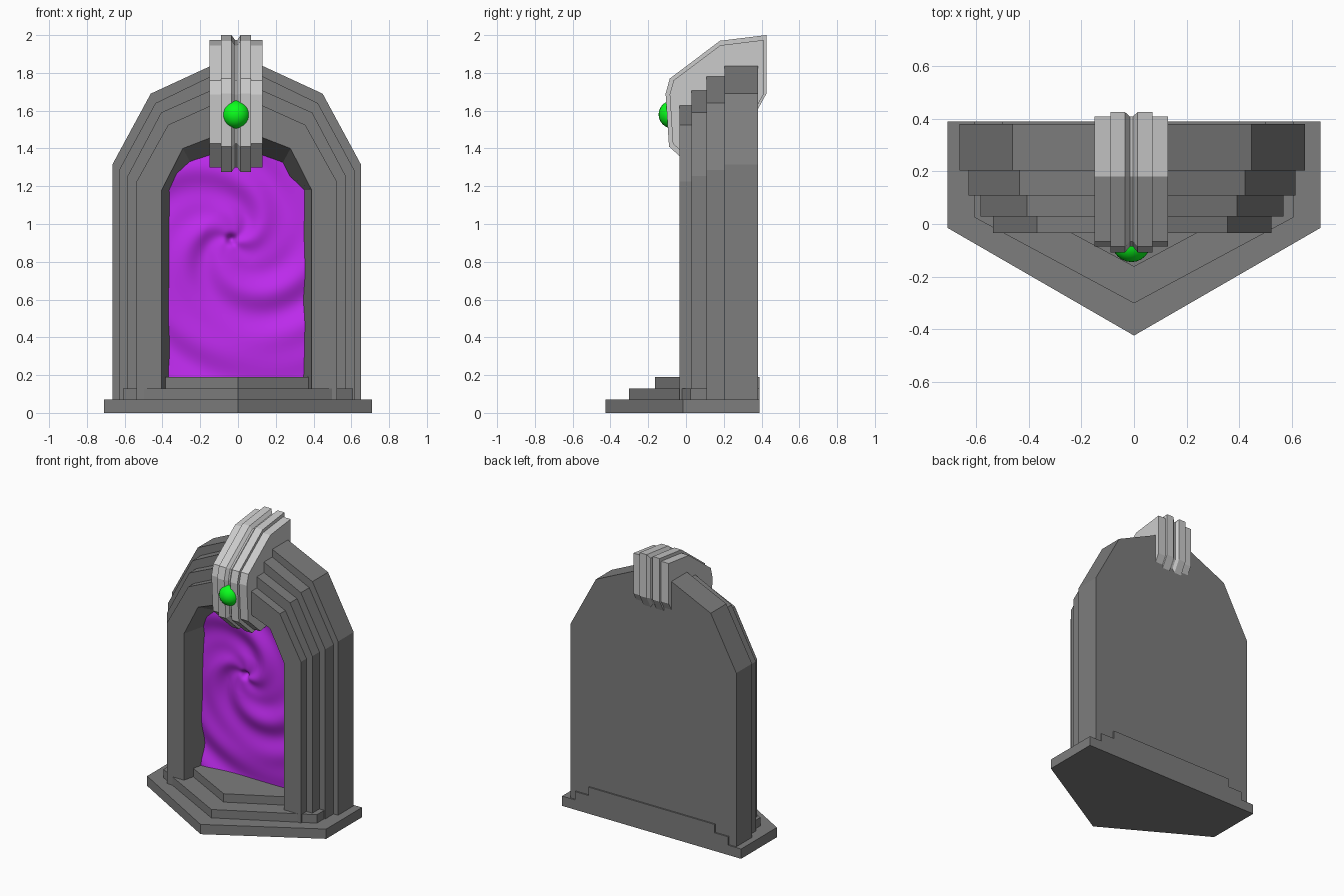
import bpy, bmesh, math

if "Cube" in bpy.data.objects:
    bpy.data.objects.remove(bpy.data.objects["Cube"])

CX = -0.007  # centre line of the arch
STONE = (0.205, 0.205, 0.205, 1)
materials = {}


def make_object(name, bm, color=None, smooth=False):
    bmesh.ops.recalc_face_normals(bm, faces=bm.faces)
    mesh = bpy.data.meshes.new(name)
    bm.to_mesh(mesh)
    bm.free()
    obj = bpy.data.objects.new(name, mesh)
    bpy.context.collection.objects.link(obj)
    if color:
        if color not in materials:
            materials[color] = bpy.data.materials.new(name + "_color")
            materials[color].diffuse_color = color
        mesh.materials.append(materials[color])
    for p in mesh.polygons:
        p.use_smooth = smooth
    return obj


def loft(name, loops, color=None):
    """Bridge equal-length closed loops and cap both ends."""
    bm = bmesh.new()
    rings = [[bm.verts.new(co) for co in loop] for loop in loops]
    for a, b in zip(rings, rings[1:]):
        for i in range(len(a)):
            j = (i + 1) % len(a)
            bm.faces.new((a[i], a[j], b[j], b[i]))
    bm.faces.new(rings[0])
    bm.faces.new(rings[-1])
    return make_object(name, bm, color)


def arch_loop(half, y, bottom=0.03):
    """Mirror a half outline of (x, z) points into a closed loop at depth y."""
    pts = [(half[0][0], bottom)] + half
    return ([(CX + x, y, z) for x, z in pts]
            + [(CX - x, y, z) for x, z in reversed(pts)])


# Stepped base: three pointed slabs
for i, (w, side_y, tip_y, z0, z1) in enumerate((
        (0.71, -0.015, -0.425, 0.0, 0.07),
        (0.608, 0.025, -0.302, 0.07, 0.13),
        (0.50, 0.105, -0.163, 0.13, 0.19))):
    plan = [(-w, 0.39), (-w, side_y), (0, tip_y), (w, side_y), (w, 0.39)]
    loft(f"base_step_{i + 1}",
         [[(x, y, z) for x, y in plan] for z in (z0, z1)], STONE)

# Stepped arch with a tapered recess
outer = [(0.658, 1.315), (0.455, 1.69), (0.13, 1.84)]
second = [(0.623, 1.285), (0.43, 1.64), (0.13, 1.785)]
third = [(0.577, 1.255), (0.40, 1.59), (0.13, 1.71)]
front = [(0.53, 1.225), (0.363, 1.525), (0.13, 1.63)]
opening = [(0.397, 1.18), (0.285, 1.40), (0.13, 1.46)]
recess = [(0.34, 1.18), (0.225, 1.29), (0.10, 1.34)]
loft("stone_arch", [arch_loop(h, y) for h, y in (
    (outer, 0.38), (outer, 0.203), (second, 0.203), (second, 0.108),
    (third, 0.108), (third, 0.028), (front, 0.028), (front, -0.035),
    (opening, -0.035), (recess, 0.20))], STONE)

# Ribbed keystone: side profile lofted across x with inset side ribs and a groove
profile = [(-0.09, 1.41), (-0.108, 1.69), (-0.086, 1.77), (0.18, 1.97),
           (0.426, 2.0), (0.426, 1.69), (0.37, 1.59), (0.17, 1.30), (0.06, 1.275)]
half = [(0.14, 0.93), (0.08, 0.93), (0.08, 1.0), (0.024, 1.0), (0.006, 0.93)]
stations = [(-x, s) for x, s in half] + [(x, s) for x, s in reversed(half)]
loft("keystone", [[(-0.01 + x, 0.2 + (y - 0.2) * s, 1.63 + (z - 1.63) * s)
                   for y, z in profile] for x, s in stations])

# Green gem on the keystone
bm = bmesh.new()
bmesh.ops.create_uvsphere(bm, u_segments=24, v_segments=16, radius=0.074)
bmesh.ops.translate(bm, verts=bm.verts, vec=(-0.01, -0.071, 1.58))
make_object("gem", bm, (0.003, 1.0, 0.012, 1), smooth=True)

# Swirling portal surface with a small pit at its centre
bm = bmesh.new()
NX, NZ = 90, 144
grid = []
for k in range(NZ + 1):
    row = []
    for i in range(NX + 1):
        x = CX - 0.385 + 0.77 * i / NX
        z = 0.14 + 1.26 * k / NZ
        dx, dz = x + 0.035, z - 0.92
        r = math.hypot(dx, dz)
        a = math.atan2(dz, dx)
        wave = math.sin(3 * a - 17 * r + 0.8 * math.sin(a + 8 * r))
        wave += 0.5 * math.sin(5 * a - 30 * r + 1.0)
        y = 0.125 + 0.011 * wave * min(1, r / 0.15) + 0.04 * math.exp(-(r / 0.025) ** 2)
        row.append(bm.verts.new((x, y, z)))
    grid.append(row)
for k in range(NZ):
    for i in range(NX):
        bm.faces.new((grid[k][i], grid[k][i + 1], grid[k + 1][i + 1], grid[k + 1][i]))
make_object("portal_swirl", bm, (0.52, 0.024, 0.86, 1), smooth=True)

for m in bpy.data.materials:
    if m.users and not m.is_grease_pencil:
        m.use_nodes = True
        m.node_tree.nodes["Principled BSDF"].inputs["Base Color"].default_value = m.diffuse_color
